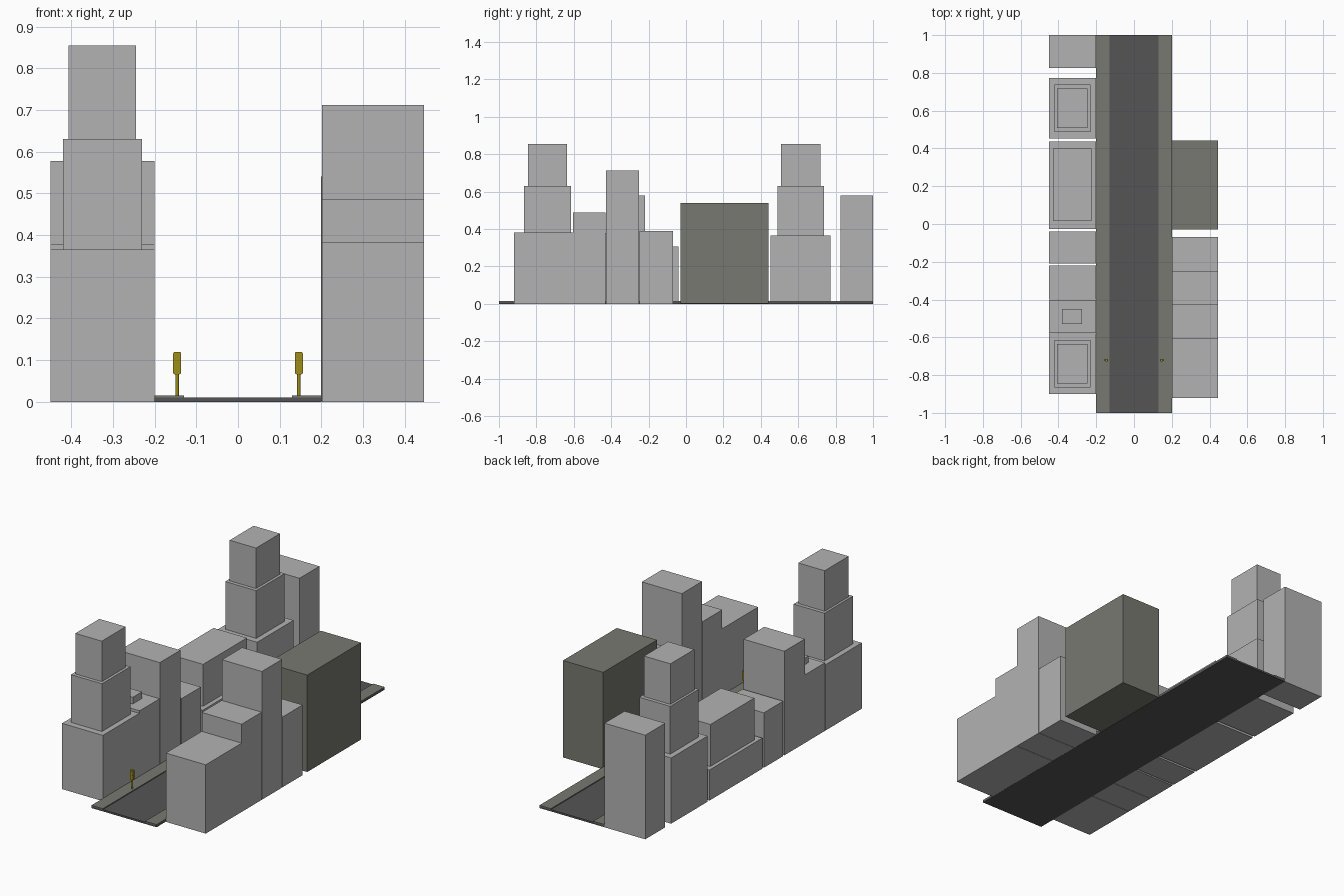
import bpy, bmesh, math
from mathutils import Matrix

if "Cube" in bpy.data.objects:
    bpy.data.objects.remove(bpy.data.objects["Cube"])


def material(name, rgb):
    m = bpy.data.materials.new(name)
    m.diffuse_color = (*rgb, 1)
    m.use_nodes = True
    m.node_tree.nodes["Principled BSDF"].inputs["Base Color"].default_value = m.diffuse_color
    return m


GREY = material("building grey", (0.45, 0.45, 0.45))
DARK = material("olive grey", (0.185, 0.19, 0.162))
ROAD = material("asphalt", (0.09, 0.09, 0.09))
YELLOW = material("signal yellow", (0.34, 0.27, 0.01))


def add_box(bm, x0, x1, y0, y1, z0, z1):
    mat = Matrix.Translation(((x0 + x1) / 2, (y0 + y1) / 2, (z0 + z1) / 2)) \
        @ Matrix.Diagonal((x1 - x0, y1 - y0, z1 - z0, 1))
    bmesh.ops.create_cube(bm, size=1, matrix=mat)


def finish(name, bm, mat):
    me = bpy.data.meshes.new(name)
    bm.to_mesh(me)
    bm.free()
    me.materials.append(mat)
    ob = bpy.data.objects.new(name, me)
    bpy.context.collection.objects.link(ob)
    return ob


def boxes(name, mat, *dims):
    bm = bmesh.new()
    for d in dims:
        add_box(bm, *d)
    return finish(name, bm, mat)


# street slab and raised pavements
boxes("road", ROAD, (-0.2, 0.2, -1, 1, 0, 0.01))
for side, x0 in (("left", -0.2), ("right", 0.13)):
    boxes(side + "_pavement", DARK, (x0, x0 + 0.07, -1, 1, 0.01, 0.015))

# stepped towers on the left side
for name, y in (("front_tower", -0.74), ("back_tower", 0.613)):
    boxes(name, GREY,
          (-0.45, -0.2, y - 0.16, y + 0.16, 0, 0.365),
          (-0.42, -0.23, y - 0.125, y + 0.125, 0.365, 0.63),
          (-0.407, -0.245, y - 0.105, y + 0.105, 0.63, 0.855))

# plain blocks on the left side
for name, y0, y1, h in (("left_end_block", 0.825, 1.0, 0.578),
                        ("left_low_block", -0.21, -0.04, 0.305),
                        ("left_tall_block", -0.4, -0.22, 0.578)):
    boxes(name, GREY, (-0.45, -0.2, y0, y1, 0, h))

# block with roof hut, and wide hall with upper storey
boxes("left_hut_block", GREY, (-0.45, -0.2, -0.577, -0.402, 0, 0.378),
      (-0.38, -0.275, -0.53, -0.45, 0.378, 0.415))
boxes("left_hall", GREY, (-0.45, -0.2, -0.027, 0.437, 0, 0.17),
      (-0.43, -0.225, 0.015, 0.4, 0.17, 0.403))

# blocks on the right side
for name, y0, y1, h in (("right_front_block", -0.92, -0.605, 0.382),
                        ("right_step_block", -0.605, -0.43, 0.487),
                        ("right_tall_block", -0.428, -0.25, 0.712),
                        ("right_low_block", -0.248, -0.07, 0.39)):
    boxes(name, GREY, (0.201, 0.446, y0, y1, 0, h))
boxes("dark_building", DARK, (0.199, 0.446, -0.03, 0.442, 0.002, 0.54))

# traffic signals: round pole, bevelled head, three lamps
for side, x in (("left", -0.146), ("right", 0.146)):
    y = -0.72
    bm = bmesh.new()
    bmesh.ops.create_cone(bm, cap_ends=True, segments=12, radius1=0.004, radius2=0.004,
                          depth=0.055, matrix=Matrix.Translation((x, y, 0.0415)))
    finish(side + "_signal_pole", bm, YELLOW)
    bm = bmesh.new()
    add_box(bm, x - 0.0095, x + 0.0095, y - 0.006, y + 0.006, 0.066, 0.12)
    edges = [e for e in bm.edges
             if abs(e.verts[0].co.y - e.verts[1].co.y) > 0.01]
    bmesh.ops.bevel(bm, geom=edges, offset=0.004, segments=2, profile=0.5, affect='EDGES')
    finish(side + "_signal_head", bm, YELLOW)
    bm = bmesh.new()
    for z in (0.078, 0.093, 0.108):
        bmesh.ops.create_cone(bm, cap_ends=True, segments=12, radius1=0.005, radius2=0.005,
                              depth=0.002, matrix=Matrix.Translation((x, y - 0.0065, z))
                              @ Matrix.Rotation(math.pi / 2, 4, 'X'))
    finish(side + "_signal_lamps", bm, YELLOW)
